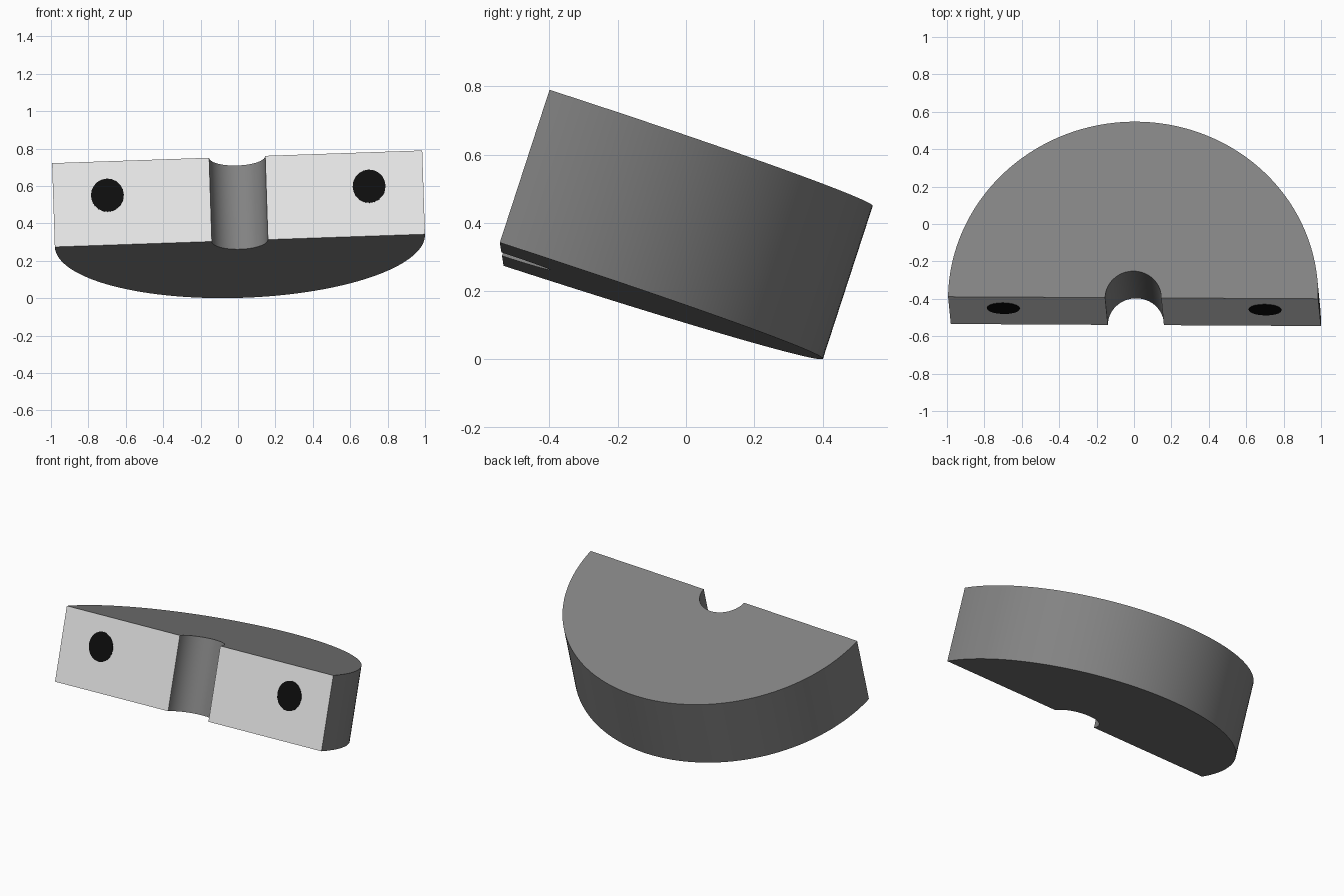
import bpy, bmesh, math
from mathutils import Matrix, Vector

if "Cube" in bpy.data.objects:
    bpy.data.objects.remove(bpy.data.objects["Cube"])

R, GROOVE, HEIGHT = 0.99, 0.15, 0.471


def material(name, c):
    m = bpy.data.materials.new(name)
    m.diffuse_color = (c, c, c, 1)
    m.use_nodes = True
    m.node_tree.nodes["Principled BSDF"].inputs["Base Color"].default_value = m.diffuse_color
    return m


grey = material("dark grey", 0.23)
pale = material("pale grey", 0.78)
black = material("black", 0.004)

# Tilted frame of the part: x along the flat face, y into the half disc
ax = Vector((1.98, -0.011, 0.068)).normalized()
ay = Vector((0.016, 0.951, -0.309))
ay = (ay - ax * ay.dot(ax)).normalized()
az = ax.cross(ay)
frame = Matrix.Translation((0.01, -0.54, 0.308)) @ Matrix((ax, ay, az)).transposed().to_4x4()


def add_object(name, bm, mats):
    bmesh.ops.recalc_face_normals(bm, faces=bm.faces)
    mesh = bpy.data.meshes.new(name)
    bm.to_mesh(mesh)
    bm.free()
    ob = bpy.data.objects.new(name, mesh)
    for m in mats:
        mesh.materials.append(m)
    bpy.context.collection.objects.link(ob)
    ob.matrix_world = frame
    return ob


def arc(radius, n):
    return [(radius * math.cos(math.pi * i / n), radius * math.sin(math.pi * i / n)) for i in range(n + 1)]


# Half disc with a shaft groove, extruded from its profile
bm = bmesh.new()
outline = arc(R, 96) + arc(GROOVE, 32)[::-1]
base = bm.faces.new([bm.verts.new((x, y, 0)) for x, y in outline])
top = bmesh.ops.extrude_face_region(bm, geom=[base], use_keep_orig=True)
bmesh.ops.translate(bm, vec=(0, 0, HEIGHT), verts=[g for g in top["geom"] if isinstance(g, bmesh.types.BMVert)])
# Pale paint on the flat split face
for f in bm.faces:
    if all(abs(v.co.y) < 1e-4 for v in f.verts):
        f.material_index = 1
half_collar = add_object("half_collar", bm, [grey, pale])
bpy.context.view_layer.objects.active = half_collar
half_collar.select_set(True)
bpy.ops.object.shade_smooth_by_angle(angle=math.radians(30))

# Black bolt hole marks on the split face
for side, name in ((-1, "left_bolt_hole"), (1, "right_bolt_hole")):
    bm = bmesh.new()
    bmesh.ops.create_cone(bm, cap_ends=True, segments=20, radius1=1, radius2=1, depth=0.006,
                          matrix=Matrix.Translation((side * 0.70, 0, 0.28))
                          @ Matrix.Diagonal((0.088, 1, 0.093, 1))
                          @ Matrix.Rotation(math.pi / 2, 4, 'X'))
    add_object(name, bm, [black])
